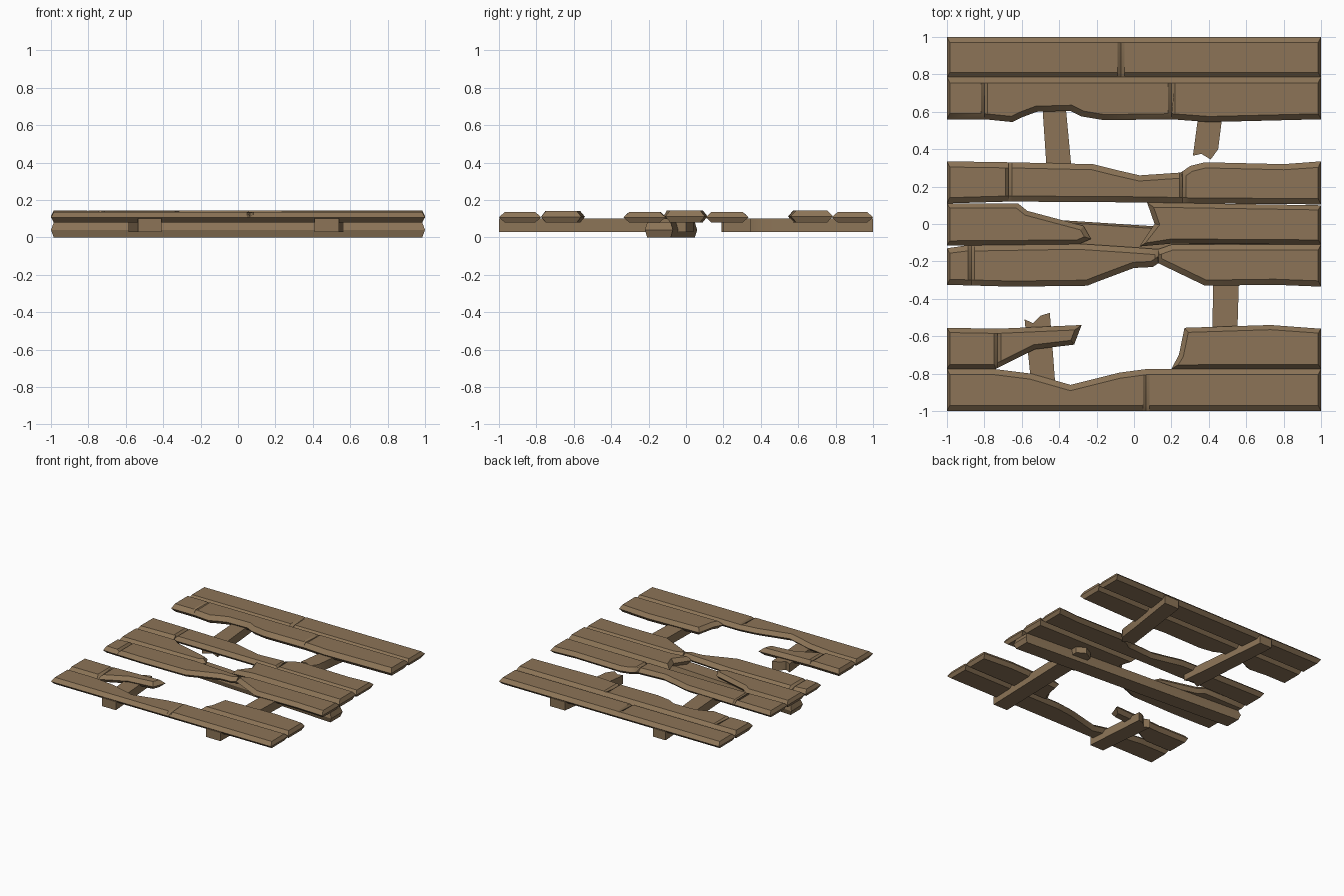
import bpy, bmesh, math
from mathutils import Vector

if "Cube" in bpy.data.objects:
    bpy.data.objects.remove(bpy.data.objects["Cube"])

wood = bpy.data.materials.new("weathered_wood")
wood.diffuse_color = (0.262, 0.175, 0.095, 1)
wood.use_nodes = True
wood.node_tree.nodes["Principled BSDF"].inputs["Base Color"].default_value = wood.diffuse_color


def inset_outline(pts, d):
    """Move every outline point inward (outline runs counter-clockwise)."""
    out = []
    for i, p in enumerate(pts):
        p, a, b = Vector(p), Vector(pts[i - 1]), Vector(pts[(i + 1) % len(pts)])
        e1, e2 = (p - a).normalized(), (b - p).normalized()
        n1, n2 = Vector((-e1.y, e1.x)), Vector((-e2.y, e2.x))
        m = (n1 + n2) / max(1 + n1.dot(n2), 0.6)
        q = p + m * d
        if abs(p.x) > 0.99:                      # plank ends are barely bevelled
            q.x = math.copysign(0.985, p.x)
        out.append(q)
    return out


def slab(name, pts, z0, z1, bevel=0.0, cracks=()):
    """Board from a plan outline; cracks are (x, y_deep, y_shallow, depth)."""
    area = sum(pts[i - 1][0] * pts[i][1] - pts[i][0] * pts[i - 1][1] for i in range(len(pts)))
    if area < 0:
        pts = pts[::-1]
    bm = bmesh.new()
    inner = inset_outline(pts, bevel) if bevel else pts
    levels = [(z0, inner), ((z0 + z1) / 2, pts), (z1, inner)] if bevel else [(z0, pts), (z1, pts)]
    rings = [[bm.verts.new((p[0], p[1], z)) for p in ps] for z, ps in levels]
    n = len(pts)
    for lo, hi in zip(rings, rings[1:]):
        for i in range(n):
            j = (i + 1) % n
            bm.faces.new((lo[i], lo[j], hi[j], hi[i]))
    bm.faces.new(rings[-1])
    bm.faces.new(rings[0][::-1])
    # V-shaped cracks across the top
    for x, deep, shallow, depth in cracks:
        for dx in (-0.018, 0, 0.018):
            bmesh.ops.bisect_plane(bm, geom=bm.verts[:] + bm.edges[:] + bm.faces[:],
                                   plane_co=(x + dx, 0, 0), plane_no=(1, 0, 0), dist=1e-5)
        for v in bm.verts:
            if abs(v.co.x - x) < 1e-4 and v.co.z > z1 - 0.005:
                t = (v.co.y - shallow) / (deep - shallow)
                v.co.z -= depth * min(max(t, 0), 1)
    bmesh.ops.recalc_face_normals(bm, faces=bm.faces[:])
    me = bpy.data.meshes.new(name)
    bm.to_mesh(me)
    bm.free()
    me.materials.append(wood)
    ob = bpy.data.objects.new(name, me)
    bpy.context.collection.objects.link(ob)
    bpy.context.view_layer.objects.active = ob
    ob.select_set(True)
    bpy.ops.object.shade_smooth_by_angle(angle=math.radians(30))
    ob.select_set(False)


B = 0.03
# deck planks, back to front
slab("back_plank", [(-1, 1), (1, 1), (1, .78), (-1, .78)], .08, .135, B,
     [(-.07, .78, 1.0, .025)])
slab("second_plank", [(-1, .785), (1, .785), (1, .56), (.4, .545), (.2, .56), (-.16, .555),
                      (-.28, .575), (-.34, .605), (-.52, .6), (-.6, .57), (-.65, .545),
                      (-.8, .56), (-1, .56)], .08, .145, B,
     [(-.8, .56, .79, .025), (.2, .56, .79, .025)])
slab("third_plank", [(-1, .335), (-.67, .33), (-.22, .32), (-.1, .29), (.03, .26), (.25, .275),
                     (.3, .31), (.38, .33), (.8, .32), (1, .335), (1, .105), (.3, .11),
                     (.1, .115), (-.67, .12), (-1, .11)], .08, .135, B,
     [(-.67, .34, -.2, .025), (.26, .34, -.2, .025)])
slab("middle_plank_left", [(-1, .11), (-.62, .11), (-.57, .07), (-.27, -.01), (-.23, -.08),
                           (-.3, -.11), (-1, -.115)], .08, .135, .025)
slab("middle_plank_right", [(.07, .115), (1, .1), (1, -.11), (.2, -.105), (.03, -.12),
                            (.11, 0)], .08, .145, .025)
slab("fifth_plank", [(-1, -.13), (-.9, -.115), (-.3, -.105), (0, -.125), (.13, -.135), (.2, -.11),
                     (1, -.11), (1, -.335), (.75, -.325), (.38, -.33), (.13, -.21), (.1, -.23),
                     (0, -.235), (-.2, -.31), (-.25, -.33), (-.65, -.335), (-1, -.325)],
     .08, .135, B, [(-.87, -.11, -.6, .025), (.13, -.21, -.11, .025)])
slab("broken_plank_left", [(-1, -.555), (-.73, -.56), (-.28, -.54), (-.32, -.645), (-.53, -.67),
                           (-.63, -.72), (-.74, -.775), (-1, -.775)], .08, .14, .025,
     [(-.73, -.77, -.4, .02)])
slab("broken_plank_right", [(.27, -.555), (.73, -.54), (1, -.56), (1, -.775), (.2, -.775),
                            (.24, -.7)], .08, .14, .025)
slab("front_plank", [(-1, -.775), (-.75, -.775), (-.55, -.8), (-.34, -.86), (-.08, -.795),
                     (.07, -.775), (1, -.775), (1, -1), (-1, -1)], .08, .135, B,
     [(.065, -1, -.78, .025)])

# support beams with splintered inner ends
slab("back_left_beam", [(-.515, 1), (-.4, 1), (-.325, .2), (-.39, .23), (-.46, .19)], .03, .1)
slab("back_right_beam", [(.4, 1), (.535, 1), (.47, .56), (.45, .4), (.41, .345), (.36, .375),
                         (.315, .365)], .03, .1)
slab("front_left_beam", [(-.535, -1), (-.41, -1), (-.45, -.475), (-.5, -.49), (-.54, -.53),
                         (-.585, -.51)], .03, .1)
slab("front_right_beam", [(.41, -1), (.54, -1), (.57, .0), (.5, .04), (.43, .0)], .03, .1)

# slanted cross beam on the ground
slab("cross_beam", [(-1, .06), (1, -.07), (1, -.22), (-1, -.09)], 0, .08, .012)
